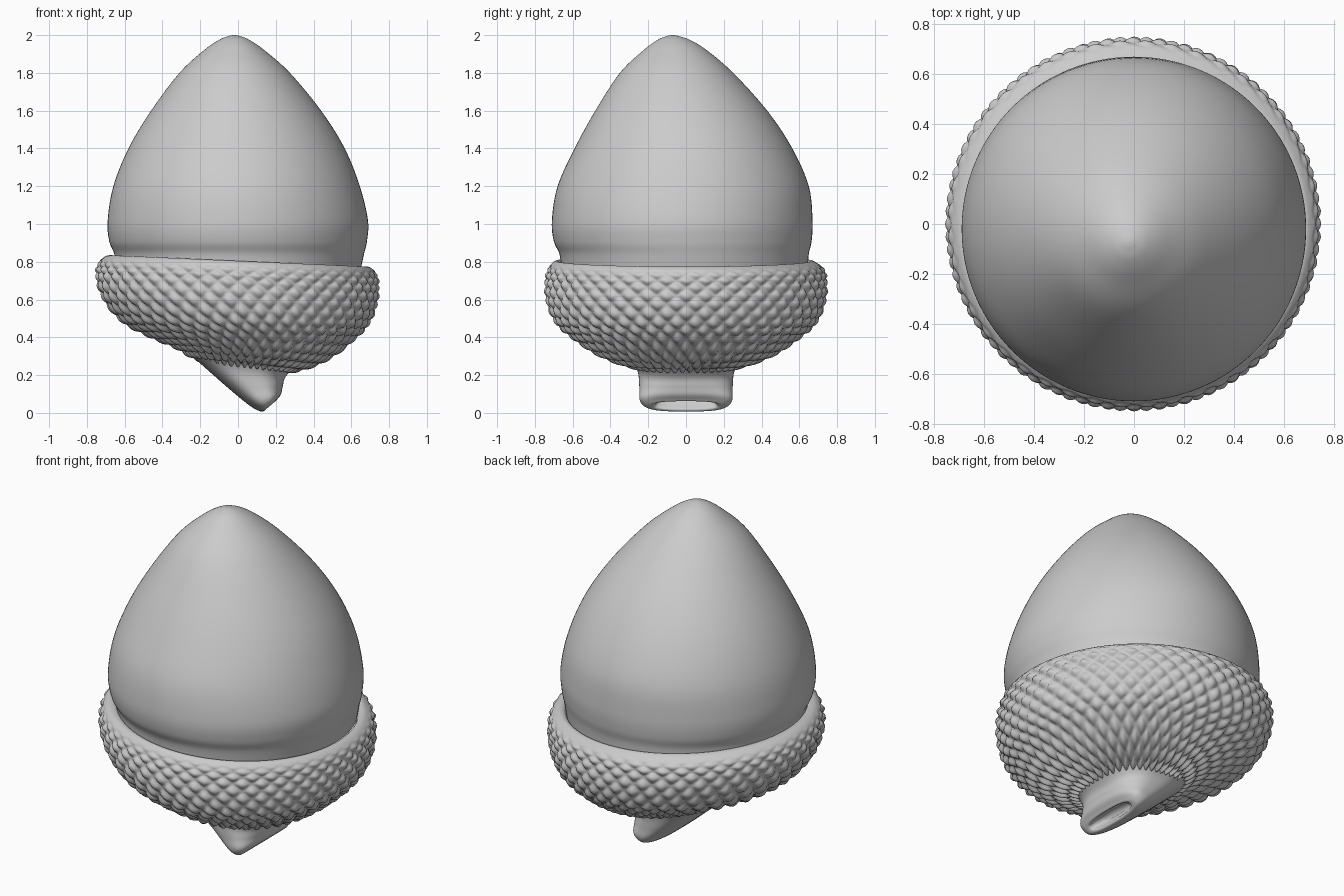
import bpy, bmesh
from math import sin, cos, pi, copysign

if "Cube" in bpy.data.objects:
    bpy.data.objects.remove(bpy.data.objects["Cube"])


def spline(keys, t):
    """Catmull-Rom through a list of tuples, t in 0..1."""
    f = t * (len(keys) - 1)
    i = min(int(f), len(keys) - 2)
    f -= i
    p0, p1, p2, p3 = (keys[min(max(i + k, 0), len(keys) - 1)] for k in (-1, 0, 1, 2))
    return [0.5 * (2*b + (c - a)*f + (2*a - 5*b + 4*c - d)*f**2 + (3*b - a - 3*c + d)*f**3)
            for a, b, c, d in zip(p0, p1, p2, p3)]


def loft(name, keys, rows, segs, cap_bottom=False, cap_top=False, power=1.0, relief=None):
    """Skin tilted oval rings. Key = (left x, left z, right x, right z, half depth, centre y)."""
    bm = bmesh.new()
    rings = []
    for i in range(rows + 1):
        xl, zl, xr, zr, hy, cy = spline(keys, i / rows)
        ring = []
        for j in range(segs):
            a = 2 * pi * j / segs
            c = copysign(abs(cos(a)) ** power, cos(a))
            s = copysign(abs(sin(a)) ** power, sin(a))
            ring.append(bm.verts.new(((xl + xr)/2 + c*(xr - xl)/2, cy + s*hy,
                                      (zl + zr)/2 + c*(zr - zl)/2)))
        rings.append(ring)
    for lo, hi in zip(rings, rings[1:]):
        for j in range(segs):
            k = (j + 1) % segs
            bm.faces.new((lo[j], lo[k], hi[k], hi[j]))
    if cap_bottom:
        bm.faces.new(rings[0][::-1])
    if cap_top:
        bm.faces.new(rings[-1])
    if relief:
        bm.normal_update()
        for i, ring in enumerate(rings):
            moves = [v.normal * relief(j / segs, i / rows) for j, v in enumerate(ring)]
            for v, m in zip(ring, moves):
                v.co += m
    for f in bm.faces:
        f.smooth = True
    me = bpy.data.meshes.new(name)
    bm.to_mesh(me)
    bm.free()
    ob = bpy.data.objects.new(name, me)
    bpy.context.collection.objects.link(ob)
    return ob


# Smooth nut: (z, left x, right x, front y, back y)
nut = [(.76, -.65, .65, -.66, .645), (.84, -.655, .667, -.67, .65), (.91, -.682, .683, -.70, .665),
       (1.02, -.69, .688, -.71, .67), (1.2, -.66, .645, -.68, .65), (1.4, -.58, .565, -.59, .563),
       (1.6, -.46, .44, -.48, .43), (1.8, -.31, .275, -.35, .25), (1.92, -.18, .14, -.225, .11),
       (1.975, -.10, .06, -.15, .02), (1.995, -.05, .01, -.10, -.04), (2.0, -.022, -.018, -.072, -.068)]
loft("nut", [(xl, z, xr, z, (yb - yf)/2, (yf + yb)/2) for z, xl, xr, yf, yb in nut],
     66, 128, cap_top=True)


# Scaly cup, lopsided, with a rolled smooth rim
def scales(u, v):
    fade = min(1, max(0, (0.76 - v) / 0.12)) * min(1, v / 0.1)
    a, b = 44 * u + 10 * v, 44 * u - 10 * v
    bump = abs(sin(pi * a)) * abs(sin(pi * b)) ** 0.6
    return 0.024 * fade * (bump - 0.6)


cup = [(0, .24, .12, .22, .08, 0), (-.2, .275, .3, .22, .29, 0), (-.33, .345, .47, .28, .47, 0),
       (-.48, .41, .61, .385, .60, 0), (-.62, .49, .69, .47, .69, 0), (-.715, .61, .732, .57, .735, 0),
       (-.748, .72, .742, .66, .742, 0), (-.74, .79, .735, .73, .73, 0), (-.70, .83, .70, .77, .69, -.01),
       (-.655, .83, .665, .77, .66, -.01), (-.64, .79, .65, .74, .64, -.01)]
loft("cup", cup, 130, 352, cap_bottom=True, relief=scales)

# Flattened stem stub with a slot-shaped hollow in its cut end
stem = [(.11, .07, .14, .095, .10, 0), (.12, .048, .168, .083, .145, 0), (.142, .018, .195, .062, .17, 0),
        (.12, .008, .21, .075, .215, 0), (.06, .04, .228, .10, .245, 0), (-.05, .13, .237, .14, .247, 0),
        (-.2, .262, .255, .195, .258, 0), (-.32, .37, .34, .28, .31, 0)]
loft("stem", stem, 49, 96, cap_bottom=True, power=0.75)
